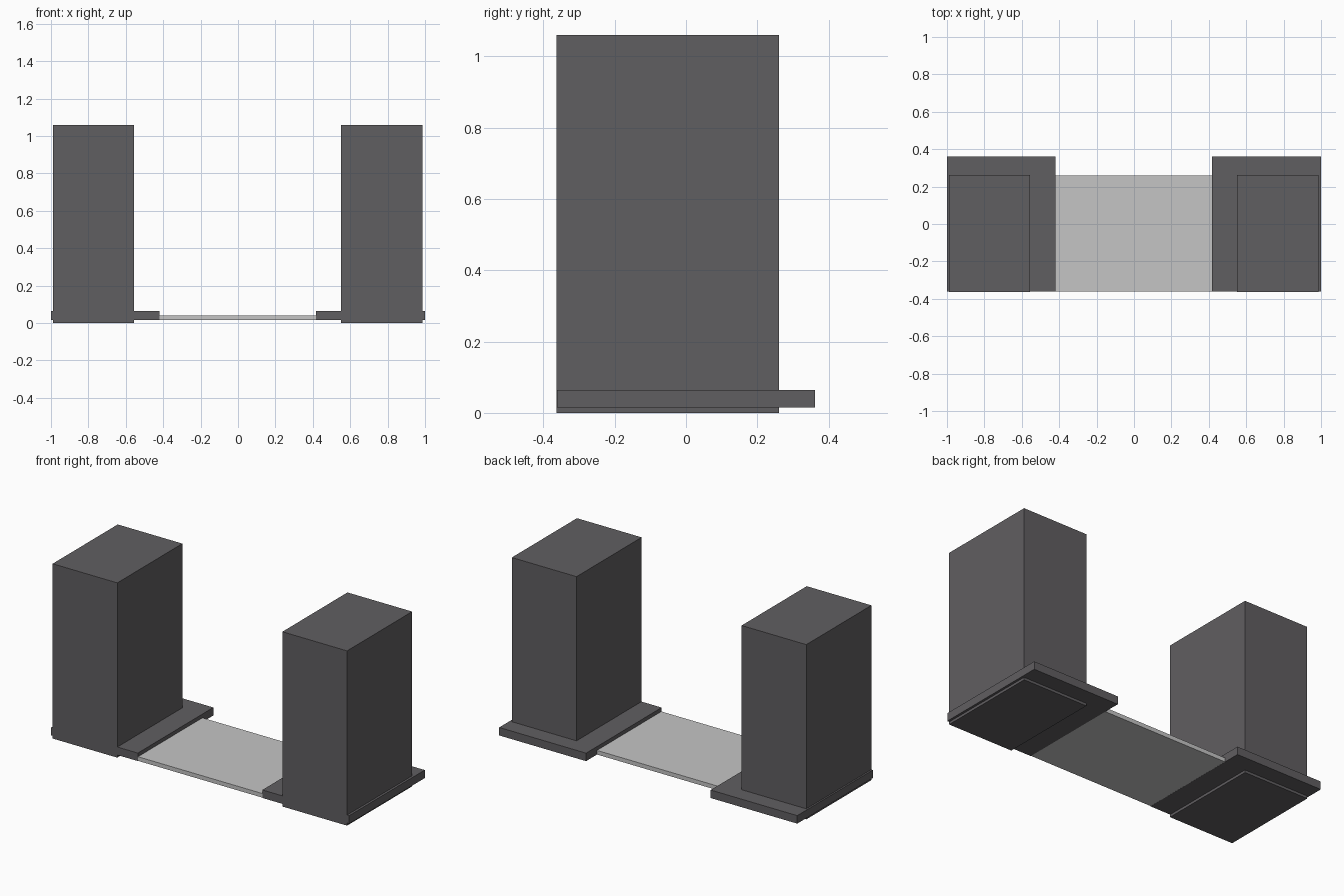
import bpy, bmesh

if "Cube" in bpy.data.objects:
    bpy.data.objects.remove(bpy.data.objects["Cube"])


def material(name, rgb):
    m = bpy.data.materials.new(name)
    m.diffuse_color = (*rgb, 1.0)
    m.use_nodes = True
    m.node_tree.nodes["Principled BSDF"].inputs["Base Color"].default_value = m.diffuse_color
    return m


charcoal = material("charcoal", (0.118, 0.113, 0.120))
light_grey = material("light grey", (0.56, 0.56, 0.56))


def box(name, x, y, z, mat):
    """Box spanning the given (min, max) ranges."""
    bm = bmesh.new()
    bmesh.ops.create_cube(bm, size=1)
    for v in bm.verts:
        for i, (lo, hi) in enumerate((x, y, z)):
            v.co[i] = hi if v.co[i] > 0 else lo
    mesh = bpy.data.meshes.new(name)
    bm.to_mesh(mesh)
    bm.free()
    mesh.materials.append(mat)
    obj = bpy.data.objects.new(name, mesh)
    bpy.context.collection.objects.link(obj)
    return obj


# Tall tower standing through a flat base plate, on each side
for side, tower_x, plate_x in (
    ("left", (-0.99, -0.556), (-1.0, -0.419)),
    ("right", (0.552, 0.986), (0.417, 1.0)),
):
    box(side + "_tower", tower_x, (-0.363, 0.261), (0.0, 1.06), charcoal)
    box(side + "_base_plate", plate_x, (-0.362, 0.362), (0.0155, 0.064), charcoal)

# Thin walkway slab linking the two towers
box("walkway_slab", (-0.56, 0.555), (-0.36, 0.258), (0.016, 0.041), light_grey)
